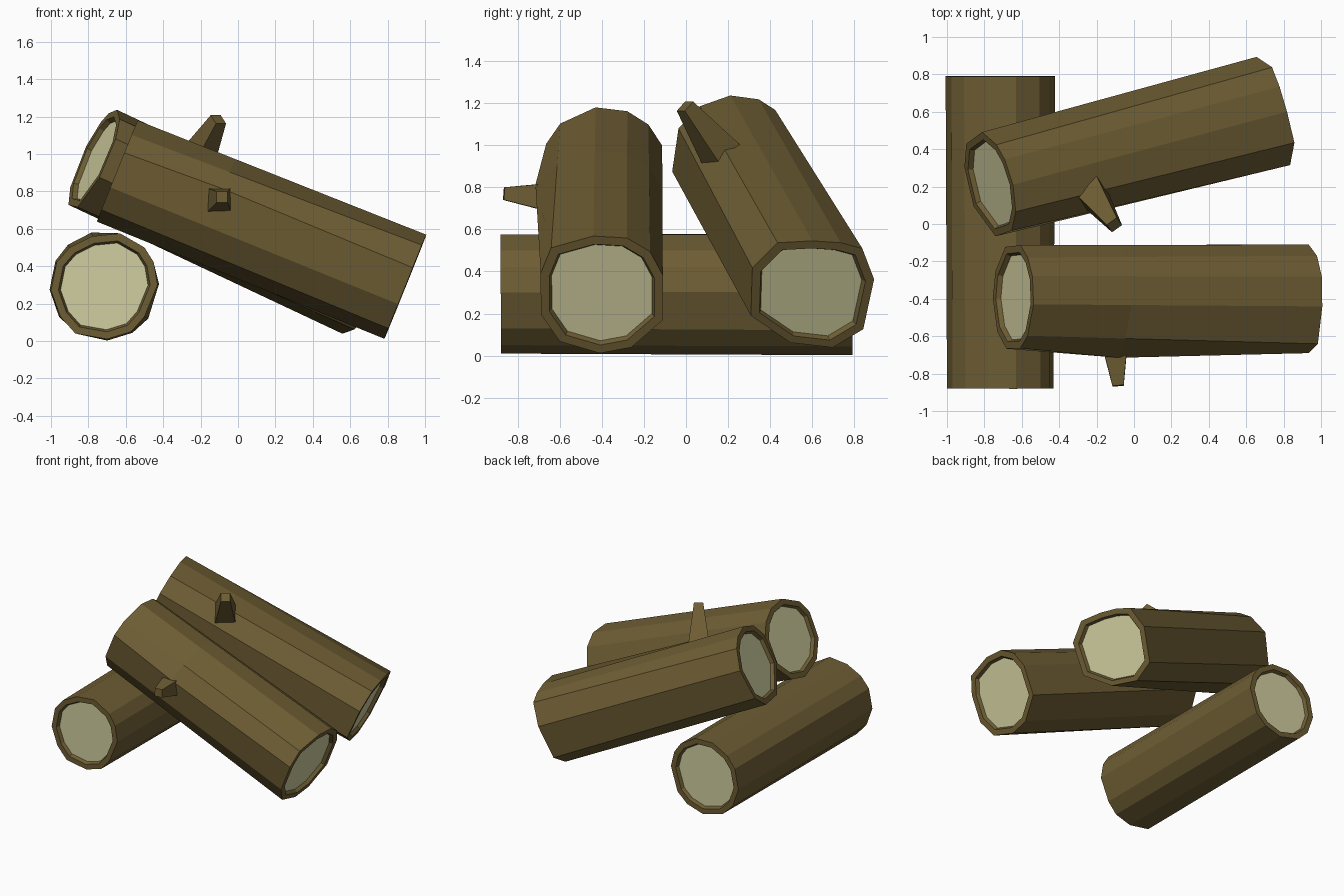
import bpy, bmesh
from mathutils import Vector

if "Cube" in bpy.data.objects:
    bpy.data.objects.remove(bpy.data.objects["Cube"])


def material(name, rgb):
    m = bpy.data.materials.new(name)
    m.diffuse_color = (*rgb, 1)
    m.use_nodes = True
    m.node_tree.nodes["Principled BSDF"].inputs["Base Color"].default_value = m.diffuse_color
    return m


BARK = material("bark", (0.155, 0.11, 0.034))
WOOD = material("cut_wood", (0.64, 0.62, 0.35))


def frame(a, b):
    """Axis, sideways and upward directions of a log running a -> b."""
    d = (b - a).normalized()
    u = Vector((0, 0, 1)).cross(d).normalized()
    return d, u, d.cross(u)


def loft(name, rings, caps):
    """Skin a list of equal-sized rings; cap faces take the given material slot."""
    bm = bmesh.new()
    loops = [[bm.verts.new(p) for p in ring] for ring in rings]
    n = len(loops[0])
    for r0, r1 in zip(loops, loops[1:]):
        for i in range(n):
            j = (i + 1) % n
            bm.faces.new((r0[i], r0[j], r1[j], r1[i]))
    for ring in (loops[0], loops[-1]):
        bm.faces.new(ring).material_index = caps
    bmesh.ops.recalc_face_normals(bm, faces=bm.faces[:])
    me = bpy.data.meshes.new(name)
    bm.to_mesh(me)
    bm.free()
    me.materials.append(BARK)
    me.materials.append(WOOD)
    ob = bpy.data.objects.new(name, me)
    bpy.context.collection.objects.link(ob)
    return ob


def log(name, a, b, profile, knot=None):
    """Faceted log with a bark rim and recessed pale cut face at both ends."""
    a, b = Vector(a), Vector(b)
    d, u, v = frame(a, b)
    end_b = [Vector(p) for p in profile]
    end_a = [p.normalized() * 0.293 for p in end_b]

    def ring(centre, pts, scale=1.0):
        return [centre + (u * p.x + v * p.y) * scale for p in pts]

    rings = [ring(a + d * 0.025, end_a, 0.82), ring(a, end_a, 0.86), ring(a, end_a)]
    if knot:  # swelling around a branch stub: (position along log, vertex, push)
        t, k, push = knot
        mid = [p.lerp(q, t) for p, q in zip(end_a, end_b)]
        mid[k] = mid[k] * push
        rings.append(ring(a.lerp(b, t), mid))
    rings += [ring(b, end_b), ring(b, end_b, 0.86), ring(b - d * 0.025, end_b, 0.82)]
    return loft(name, rings, 1)


def stub(name, a, b, r0, r1):
    """Tapered four-sided broken branch."""
    a, b = Vector(a), Vector(b)
    d, u, v = frame(a, b)
    corners = [(-1, -1), (1, -1), (1, 1), (-1, 1)]
    rings = [[c + (u * x + v * y) * r for x, y in corners] for c, r in ((a, r0), (b, r1))]
    return loft(name, rings, 0)


# Log lying flat on the ground
log("ground_log", (-0.715, 0.79, 0.295), (-0.715, -0.88, 0.29),
    [(-.285, -.02), (-.255, .13), (-.185, .21), (-.065, .27), (.085, .285),
     (.215, .21), (.265, .13), (.285, .01), (.215, -.16), (.145, -.24),
     (.015, -.28), (-.155, -.25), (-.235, -.16)])

# Front log leaning on the ground log
log("front_leaning_log", (-0.645, -0.39, 0.91), (0.895, -0.40, 0.29),
    [(-.29, .11), (-.24, .24), (-.04, .30), (.12, .29), (.23, .22), (.29, .10),
     (.29, -.13), (.14, -.27), (-.01, -.30), (-.20, -.24), (-.29, -.10)],
    knot=(0.338, 0, 1.15))
stub("front_branch_stub", (-0.10, -0.68, 0.755), (-0.085, -0.865, 0.77), 0.062, 0.03)

# Back log leaning at an angle
log("back_leaning_log", (-0.77, 0.21, 0.97), (0.70, 0.60, 0.29),
    [(-.31, .14), (-.20, .27), (-.03, .28), (.11, .27), (.22, .24), (.295, .08),
     (.27, -.18), (.13, -.275), (-.08, -.25), (-.29, -.11)])
stub("back_branch_stub", (-0.23, 0.17, 0.95), (-0.105, -0.005, 1.185), 0.075, 0.033)
